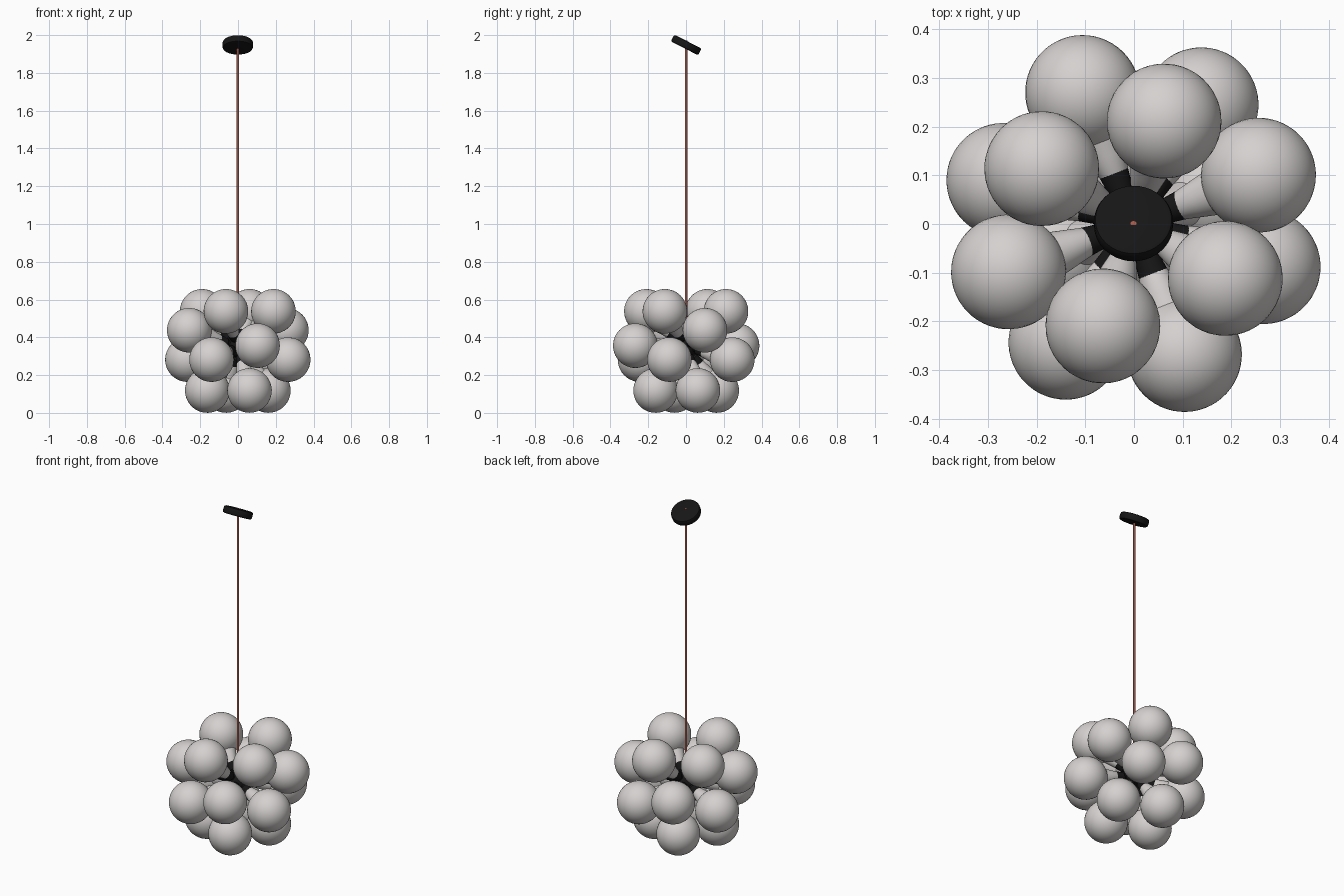
import bpy, bmesh, math
from mathutils import Vector, Matrix

cube = bpy.data.objects.get("Cube")
if cube:
    bpy.data.objects.remove(cube, do_unlink=True)

HUB = Vector((-0.001, 0.001, 0.35))   # middle of the cluster
REACH = 0.289                         # hub to globe centre
GLOBE_R = 0.118


def material(name, rgb, roughness):
    m = bpy.data.materials.new(name)
    m.use_nodes = True
    m.diffuse_color = (*rgb, 1)
    bsdf = m.node_tree.nodes["Principled BSDF"]
    bsdf.inputs["Base Color"].default_value = (*rgb, 1)
    bsdf.inputs["Roughness"].default_value = roughness
    return m


glass = material("frosted glass", (0.66, 0.635, 0.625), 0.5)
black = material("black metal", (0.008, 0.008, 0.008), 0.5)
copper = material("copper", (0.47, 0.125, 0.085), 0.5)


def lathe(name, profile, mat, sides=32):
    """Revolve (radius, height) points round z into a mesh."""
    bm = bmesh.new()
    verts = [bm.verts.new((r, 0, z)) for r, z in profile]
    edges = [bm.edges.new(pair) for pair in zip(verts, verts[1:])]
    bmesh.ops.spin(bm, geom=verts + edges, cent=(0, 0, 0), axis=(0, 0, 1),
                   angle=math.tau, steps=sides, use_duplicate=False)
    bmesh.ops.remove_doubles(bm, verts=bm.verts, dist=0.0001)
    bmesh.ops.recalc_face_normals(bm, faces=bm.faces)
    mesh = bpy.data.meshes.new(name)
    bm.to_mesh(mesh)
    bm.free()
    mesh.materials.append(mat)
    mesh.shade_smooth()
    mesh.set_sharp_from_angle(angle=math.radians(35))
    return mesh


def place(name, mesh, location, rotation=None):
    obj = bpy.data.objects.new(name, mesh)
    obj.matrix_world = Matrix.Translation(location) @ (rotation or Matrix())
    bpy.context.collection.objects.link(obj)
    return obj


def arc(radius, start, end, steps, height=0):
    """Points from one angle to another, measured from the +z pole."""
    angles = [start + (end - start) * i / steps for i in range(steps + 1)]
    return [(radius * math.sin(a), height + radius * math.cos(a)) for a in angles]


# Lamp shapes, pointing along +z from the hub
neck_angle = math.pi - math.asin(0.047 / GLOBE_R)
globe_mesh = lathe("globe", arc(GLOBE_R, 0, neck_angle, 24, REACH)
                   + [(0.04, 0.15), (0.031, 0.111), (0.026, 0.1), (0, 0.1)], glass, 40)
socket_mesh = lathe("socket", [(0, 0), (0.014, 0), (0.016, 0.06), (0.025, 0.068),
                               (0.031, 0.111), (0.026, 0.111), (0.024, 0.1), (0, 0.1)],
                    black, 24)

# Half of the lamps; the rest follow by a half turn about the rod
half = [(0.063, 0.211, 0.538), (-0.189, 0.113, 0.538),
        (0.256, 0.099, 0.437), (-0.105, 0.27, 0.356),
        (0.139, 0.244, 0.282), (-0.267, 0.089, 0.282),
        (0.162, 0.062, 0.118), (-0.062, 0.162, 0.118)]
count = 0
for x, y, z in half:
    for turn in (1, -1):
        count += 1
        direction = Vector((x * turn, y * turn, z - HUB.z))
        aim = direction.to_track_quat('Z', 'Y').to_matrix().to_4x4()
        place(f"globe_{count}", globe_mesh, HUB, aim)
        place(f"socket_{count}", socket_mesh, HUB, aim)

# Central hub
place("hub", lathe("hub", arc(0.055, 0, math.pi, 16), black), HUB)

# Hanging rod
place("rod", lathe("rod", [(0, 0), (0.006, 0), (0.006, 1.622), (0, 1.622)], copper, 16), HUB)

# Tilted ceiling plate with softened rims
R, H, B = 0.081, 0.02, 0.009
rim = [(R - B, H), (R - B * 0.3, H - B * 0.3), (R, H - B)]
plate = lathe("ceiling_plate", [(0, H)] + rim + [(r, -h) for r, h in reversed(rim)] + [(0, -H)],
              black, 40)
place("ceiling_plate", plate, (HUB.x, HUB.y, 1.948), Matrix.Rotation(math.radians(-27), 4, 'X'))
